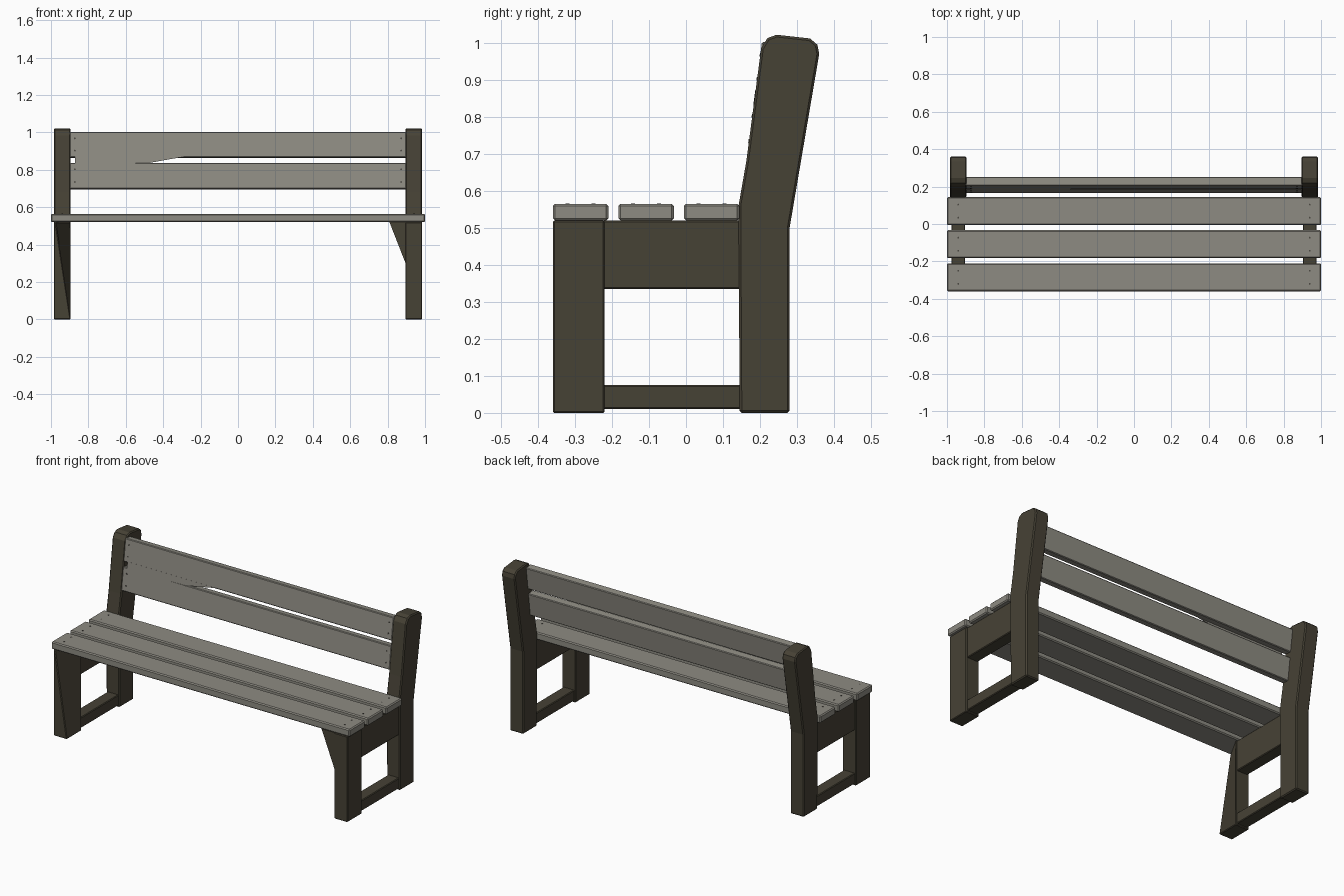
import bpy, bmesh, math
from mathutils import Vector, Matrix

cube = bpy.data.objects.get("Cube")
if cube:
    bpy.data.objects.remove(cube, do_unlink=True)


def material(name, rgb):
    m = bpy.data.materials.new(name)
    m.use_nodes = True
    m.diffuse_color = (*rgb, 1)
    m.node_tree.nodes["Principled BSDF"].inputs["Base Color"].default_value = (*rgb, 1)
    return m


dark_wood = material("dark brown wood", (0.062, 0.054, 0.036))
grey_wood = material("weathered grey wood", (0.27, 0.26, 0.225))
rust = material("dark screw metal", (0.07, 0.065, 0.055))


def finish(bm, name, mat, bevel=0.0):
    bmesh.ops.recalc_face_normals(bm, faces=bm.faces)
    mesh = bpy.data.meshes.new(name)
    bm.to_mesh(mesh)
    bm.free()
    mesh.materials.append(mat)
    ob = bpy.data.objects.new(name, mesh)
    bpy.context.collection.objects.link(ob)
    if bevel:
        mod = ob.modifiers.new("soft edges", "BEVEL")
        mod.width = bevel
        mod.segments = 1
        mod.limit_method = "ANGLE"
        mod.angle_limit = math.radians(40)
    return ob


def box(name, x, y, z, mat, bevel=0.004):
    """Box from (min, max) ranges."""
    bm = bmesh.new()
    bmesh.ops.create_cube(bm, size=1)
    for v in bm.verts:
        v.co = [r[0] if c < 0 else r[1] for c, r in zip(v.co, (x, y, z))]
    return finish(bm, name, mat, bevel)


def prism(name, points, push, mat, bevel=0.0):
    """Flat outline pushed along a vector."""
    bm = bmesh.new()
    face = bm.faces.new([bm.verts.new(p) for p in points])
    new = bmesh.ops.extrude_face_region(bm, geom=[face])["geom"]
    bmesh.ops.translate(bm, vec=push, verts=[g for g in new if isinstance(g, bmesh.types.BMVert)])
    return finish(bm, name, mat, bevel)


def span(side, a, b):
    return tuple(sorted((side * a, side * b)))


# End frames: leaning back post, front leg, apron and foot rail
POST = [(0.145, 0), (0.28, 0), (0.28, 0.5), (0.36, 0.97), (0.355, 0.995), (0.335, 1.012),
        (0.245, 1.022), (0.22, 1.013), (0.203, 0.985), (0.163, 0.68), (0.142, 0.56)]
for side, label in ((1, "left"), (-1, "right")):
    prism(f"{label}_back_post", [(side * 0.895, y, z) for y, z in POST],
          Vector((side * 0.09, 0, 0)), dark_wood, 0.006)
    leg = box(f"{label}_front_leg", span(side, 0.895, 0.985), (-0.36, -0.22), (0, 0.52), dark_wood)
    if side < 0:
        # Worn inner front corner, tapering to the outer edge at the top
        for v in leg.data.vertices:
            if v.co.x > -0.9 and v.co.y < -0.3 and v.co.z > 0.3:
                v.co.x = -0.975
    inner = span(side, 0.903, 0.977)
    box(f"{label}_apron", inner, (-0.225, 0.15), (0.335, 0.52), dark_wood)
    box(f"{label}_foot_rail", inner, (-0.225, 0.15), (0.01, 0.075), dark_wood)

# Tapered brace inside the left front leg
bm = bmesh.new()
corners = [(0.81, -0.357, 0.52), (0.9, -0.357, 0.52), (0.9, -0.357, 0.29), (0.9, -0.225, 0.52)]
bmesh.ops.convex_hull(bm, input=[bm.verts.new(c) for c in corners])
finish(bm, "left_leg_brace", dark_wood)


def screws(name, centres, normal):
    """Small flat screw heads facing along the normal."""
    bm = bmesh.new()
    turn = Vector(normal).to_track_quat("Z", "Y").to_matrix().to_4x4()
    for c in centres:
        bmesh.ops.create_cone(bm, cap_ends=True, segments=8, radius1=0.005, radius2=0.005,
                              depth=0.003, matrix=Matrix.Translation(c) @ turn)
    finish(bm, name, rust)


# Seat boards
for i, y in enumerate((-0.36, -0.183, -0.006)):
    box(f"seat_board_{i + 1}", (-1, 1), (y, y + 0.15), (0.52, 0.565), grey_wood, 0.006)
    screws(f"seat_screws_{i + 1}", [(s * 0.94, y + d, 0.565) for s in (-1, 1) for d in (0.04, 0.11)],
           (0, 0, 1))

# Backrest boards follow the lean of the posts
LEAN = (0.203 - 0.163) / (0.985 - 0.68)


def front_y(z):
    return 0.163 + (z - 0.68) * LEAN


for name, z0, z1 in (("lower", 0.70, 0.838), ("upper", 0.868, 1.003)):
    outline = [(-0.9, front_y(z0), z0), (-0.9, front_y(z1), z1),
               (-0.9, front_y(z1) + 0.046, z1 - 0.006), (-0.9, front_y(z0) + 0.046, z0 - 0.006)]
    prism(f"{name}_back_board", outline, Vector((1.8, 0, 0)), grey_wood, 0.004)
    screws(f"{name}_back_screws", [(s * 0.872, front_y(z), z) for s in (-1, 1)
                                   for z in (z0 + 0.035, z1 - 0.035)], (0, -1, LEAN))

# Thin strip closing the gap between the backrest boards at the right end
strip = [(-0.872, 0.832), (-0.48, 0.836), (-0.28, 0.872), (-0.872, 0.874)]
prism("back_gap_strip", [(x, front_y(z) - 0.001, z) for x, z in strip],
      Vector((0, 0.006, 0)), grey_wood)
